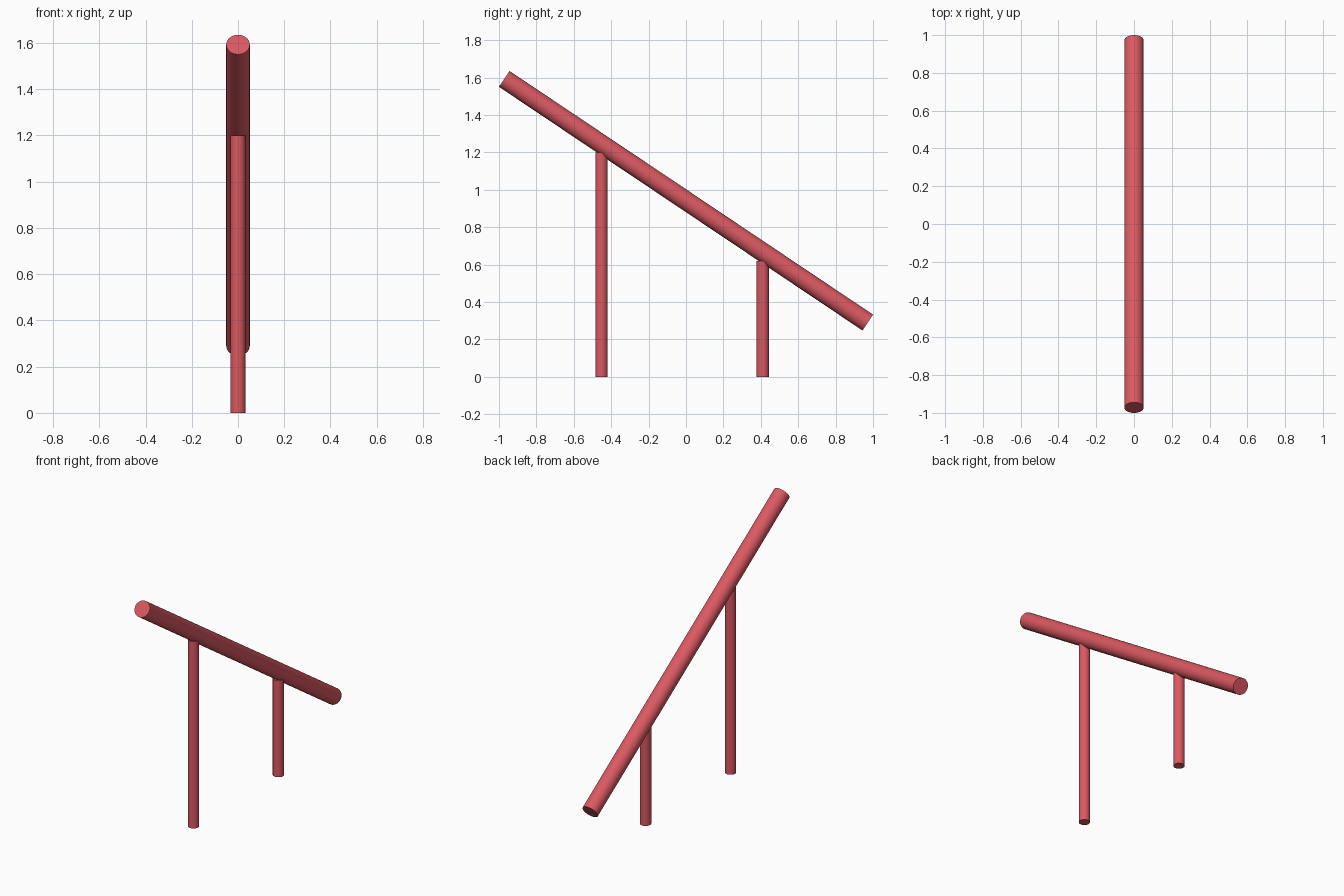
import bpy
from mathutils import Vector

if "Cube" in bpy.data.objects:
    bpy.data.objects.remove(bpy.data.objects["Cube"])

red = bpy.data.materials.new("red_paint")
red.diffuse_color = (0.70, 0.10, 0.12, 1)
red.use_nodes = True
red.node_tree.nodes["Principled BSDF"].inputs["Base Color"].default_value = red.diffuse_color


def bar(name, start, end, radius):
    """Capped round bar between two points."""
    a, b = Vector(start), Vector(end)
    axis = b - a
    bpy.ops.mesh.primitive_cylinder_add(
        vertices=32, radius=radius, depth=axis.length, location=(a + b) / 2,
        rotation=axis.to_track_quat('Z', 'Y').to_euler())
    obj = bpy.context.object
    obj.name = name
    obj.data.materials.append(red)
    bpy.ops.object.shade_smooth_by_angle()
    return obj


# Sloping rail, high end at the front
bar("sloping_rail", (0, -0.972, 1.593), (0, 0.972, 0.290), 0.051)

# Upright posts, tops tucked into the underside of the rail
for name, y, top in (("front_post", -0.452, 1.20), ("back_post", 0.410, 0.62)):
    bar(name, (0, y, 0), (0, y, top), 0.033)
